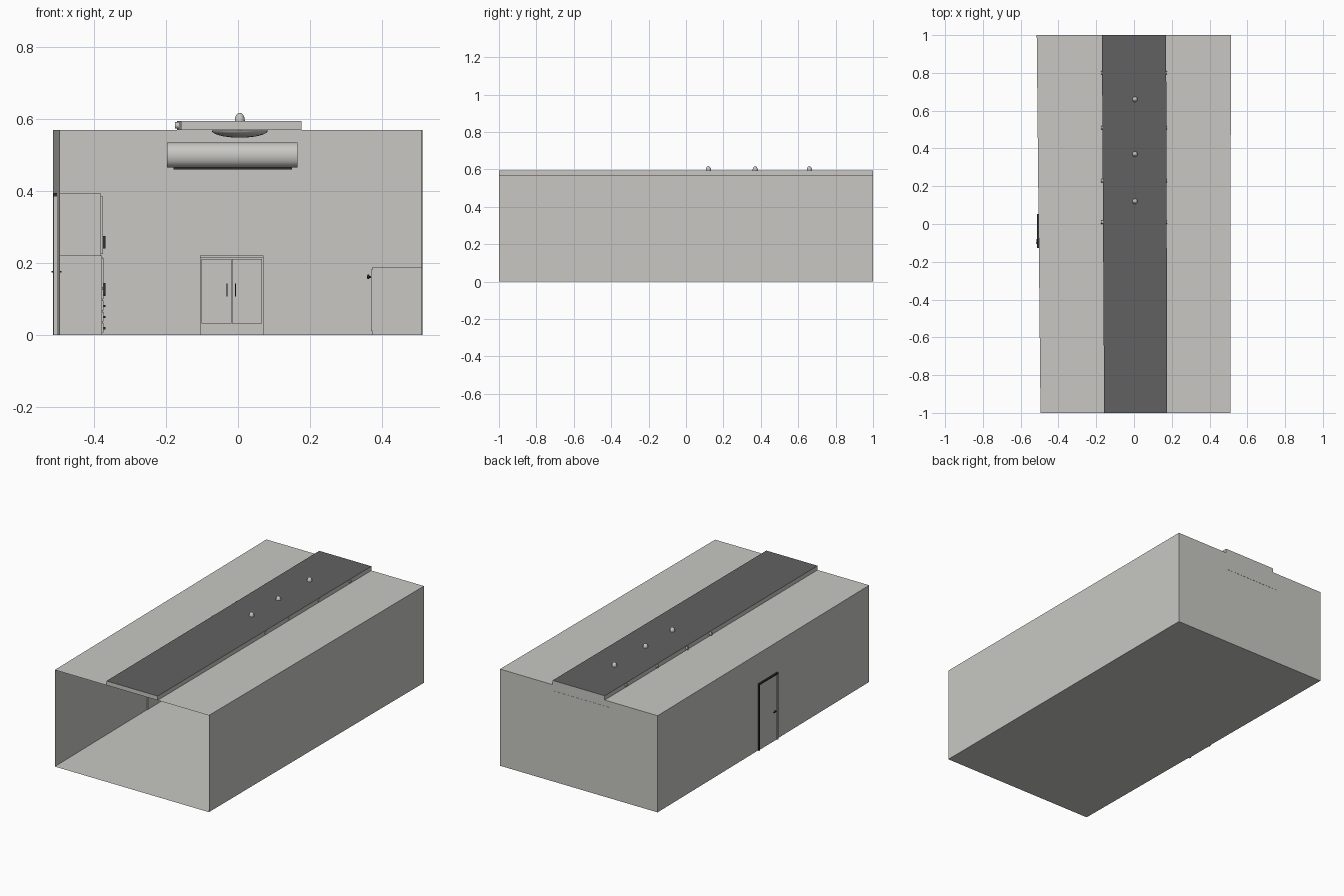
import bpy, bmesh, math
from mathutils import Vector

if "Cube" in bpy.data.objects:
    bpy.data.objects.remove(bpy.data.objects["Cube"])


def material(name, rgb):
    m = bpy.data.materials.new(name)
    m.diffuse_color = (*rgb, 1)
    m.use_nodes = True
    m.node_tree.nodes["Principled BSDF"].inputs["Base Color"].default_value = m.diffuse_color
    return m


LIGHT = material("warm light grey", (0.58, 0.575, 0.55))
DARK = material("dark grey", (0.12, 0.12, 0.12))
BLACK = material("near black", (0.03, 0.03, 0.03))


def finish(name, bm, mat, smooth=False):
    me = bpy.data.meshes.new(name)
    bm.to_mesh(me)
    bm.free()
    ob = bpy.data.objects.new(name, me)
    bpy.context.collection.objects.link(ob)
    me.materials.append(mat)
    if smooth:
        bpy.ops.object.select_all(action='DESELECT')
        ob.select_set(True)
        bpy.context.view_layer.objects.active = ob
        bpy.ops.object.shade_smooth_by_angle(angle=math.radians(40))
    return ob


def quad(name, pts, mat=LIGHT):
    bm = bmesh.new()
    bm.faces.new([bm.verts.new(p) for p in pts])
    return finish(name, bm, mat)


def box(name, x0, x1, y0, y1, z0, z1, mat=LIGHT):
    bm = bmesh.new()
    bmesh.ops.create_cube(bm, size=1)
    for v in bm.verts:
        v.co = ((x0 + x1) / 2 + v.co.x * (x1 - x0),
                (y0 + y1) / 2 + v.co.y * (y1 - y0),
                (z0 + z1) / 2 + v.co.z * (z1 - z0))
    return finish(name, bm, mat)


def lathe(name, profile, centre, axis='Z', mat=LIGHT, seg=24):
    """Spin (radius, height) points around an axis through centre."""
    bm = bmesh.new()
    vs = [bm.verts.new((r, 0, h)) for r, h in profile]
    es = [bm.edges.new(p) for p in zip(vs, vs[1:])]
    bmesh.ops.spin(bm, geom=vs + es, cent=(0, 0, 0), axis=(0, 0, 1),
                   angle=2 * math.pi, steps=seg)
    bmesh.ops.remove_doubles(bm, verts=bm.verts[:], dist=1e-5)
    bmesh.ops.recalc_face_normals(bm, faces=bm.faces[:])
    rot = Vector((0, 0, 1)).rotation_difference(
        Vector((1, 0, 0) if axis == 'X' else (0, 0, 1)))
    for v in bm.verts:
        v.co = rot @ v.co + Vector(centre)
    return finish(name, bm, mat, True)


# Room shell: slightly skewed, open at the front
H, T = 0.57, 0.595
FL, FR, BL, BR = -0.495, 0.51, -0.515, 0.513      # outer corners
SFL, SFR, SBL, SBR = -0.158, 0.176, -0.17, 0.17   # raised ceiling strip
quad("floor", [(FL, -1, 0), (FR, -1, 0), (BR, 1, 0), (BL, 1, 0)])
quad("back_wall", [(BR, 1, 0), (BL, 1, 0), (BL, 1, H), (BR, 1, H)])
quad("left_wall", [(BL, 1, 0), (FL, -1, 0), (FL, -1, H), (BL, 1, H)])
quad("right_wall", [(FR, -1, 0), (BR, 1, 0), (BR, 1, H), (FR, -1, H)])
quad("left_ceiling", [(FL, -1, H), (SFL, -1, H), (SBL, 1, H), (BL, 1, H)])
quad("right_ceiling", [(SFR, -1, H), (FR, -1, H), (BR, 1, H), (SBR, 1, H)])
quad("raised_ceiling", [(SFL, -1, T), (SFR, -1, T), (SBR, 1, T), (SBL, 1, T)], DARK)
quad("raised_left_side", [(SBL, 1, H), (SFL, -1, H), (SFL, -1, T), (SBL, 1, T)])
quad("raised_right_side", [(SFR, -1, H), (SBR, 1, H), (SBR, 1, T), (SFR, -1, T)])
quad("raised_front_end", [(SFL, -1, H), (SFR, -1, H), (SFR, -1, T), (SFL, -1, T)])
quad("raised_back_end", [(SBR, 1, H), (SBL, 1, H), (SBL, 1, T), (SBR, 1, T)])

# Three dish lamps whose caps pierce the raised ceiling
for i, y in enumerate((0.12, 0.37, 0.66)):
    dish = [(0.078 * math.sin(a), 0.568 - 0.02 * math.cos(a))
            for a in [k * math.pi / 16 for k in range(9)]]
    lathe(f"lamp_dish_{i}", dish, (0.005, y, 0), seg=32)
    lathe(f"lamp_stem_{i}", [(0.005, 0.55), (0.005, 0.6)], (0.005, y, 0), seg=12)
    cap = [(0.014 * math.cos(a), 0.595 + 0.022 * math.sin(a))
           for a in [k * math.pi / 12 for k in range(-3, 7)]]
    lathe(f"lamp_cap_{i}", cap, (0.005, y, 0), seg=16)

# Small spotlights along the sides of the raised strip
for i, y in enumerate((0.01, 0.23, 0.51, 0.80)):
    for s, x in ((-1, -0.163), (1, 0.1725)):
        lathe(f"spotlight_{i}_{'left' if s < 0 else 'right'}",
              [(0, -0.012), (0.009, -0.012), (0.009, 0.003), (0, 0.003)],
              (x, y, 0.582), 'X', seg=12)

# Door in the left wall: leaf, frame and handles on both sides
box("door_leaf", -0.508, -0.502, -0.12, 0.045, 0.0, 0.385)
box("door_frame_top", -0.513, -0.499, -0.128, 0.053, 0.385, 0.394, BLACK)
for n, y in (("front", -0.128), ("back", 0.044)):
    box(f"door_frame_{n}", -0.513, -0.499, y, y + 0.009, 0, 0.385,
        BLACK if n == "back" else LIGHT)
box("door_spindle", -0.519, -0.491, -0.104, -0.098, 0.173, 0.178, BLACK)
for x in (-0.519, -0.494):
    box("door_lever", x, x + 0.003, -0.105, -0.08, 0.173, 0.178, BLACK)

# Tall cabinet on the left wall with upper and lower door pairs
box("tall_cabinet", -0.507, -0.381, 0.45, 0.74, 0, 0.393)
for n, z0, z1, h in (("lower", 0.02, 0.215, 0.11), ("upper", 0.225, 0.385, 0.24)):
    for y in (0.455, 0.5975):
        box(f"tall_{n}_door", -0.381, -0.376, y, y + 0.1375, z0, z1)
    for y in (0.582, 0.605):
        box(f"tall_{n}_handle", -0.376, -0.369, y, y + 0.004, h, h + 0.034, BLACK)

# Low drawer unit beside it
box("drawer_unit", -0.507, -0.378, 0.2, 0.42, 0, 0.22)
for k in range(4):
    z = 0.006 + k * 0.031
    box(f"drawer_front_{k}", -0.378, -0.374, 0.205, 0.415, z, z + 0.027)
    box(f"drawer_handle_{k}", -0.374, -0.368, 0.285, 0.335, z + 0.009, z + 0.015, BLACK)
box("drawer_unit_door", -0.378, -0.374, 0.205, 0.415, 0.132, 0.214)

# Two-door cabinet on the back wall
box("back_cabinet", -0.105, 0.071, 0.87, 0.999, 0, 0.22)
box("back_cabinet_top", -0.105, 0.071, 0.862, 0.87, 0.213, 0.22)
box("back_cabinet_plinth", -0.105, 0.071, 0.866, 0.87, 0, 0.028)
for x in (-0.101, -0.016):
    box("back_cabinet_door", x, x + 0.083, 0.864, 0.87, 0.032, 0.211)
for x in (-0.032, -0.008):
    box("back_cabinet_handle", x, x + 0.003, 0.857, 0.864, 0.106, 0.142, BLACK)

# Cabinets along the right wall with round knobs
for n, y0, y1, count in (("long", -0.25, 0.215, 3), ("short", 0.56, 0.74, 1)):
    box(f"right_{n}_cabinet", 0.374, 0.511, y0, y1, 0, 0.188)
    w = (y1 - y0) / count
    for k in range(count):
        y = y0 + k * w
        box(f"right_{n}_door_{k}", 0.37, 0.374, y + 0.004, y + w - 0.004, 0.01, 0.182)
        lathe(f"right_{n}_knob_{k}", [(0, -0.012), (0.006, -0.01), (0.006, -0.006),
                                      (0.003, -0.004), (0.003, 0)],
              (0.37, y + 0.025, 0.161), 'X', BLACK, 12)

# Air conditioner: rounded side profile extruded across the back wall
bm = bmesh.new()
side = [(1.001, 0.465), (1.001, 0.535), (0.95, 0.535), (0.932, 0.53),
        (0.922, 0.518), (0.918, 0.5), (0.921, 0.482), (0.932, 0.468), (0.945, 0.465)]
f = bm.faces.new([bm.verts.new((-0.197, y, z)) for y, z in side])
ext = bmesh.ops.extrude_face_region(bm, geom=[f])
for v in ext["geom"]:
    if isinstance(v, bmesh.types.BMVert):
        v.co.x = 0.165
bmesh.ops.recalc_face_normals(bm, faces=bm.faces[:])
finish("air_conditioner", bm, LIGHT, True)
box("air_conditioner_vent", -0.18, 0.15, 0.945, 0.985, 0.459, 0.466, BLACK)
